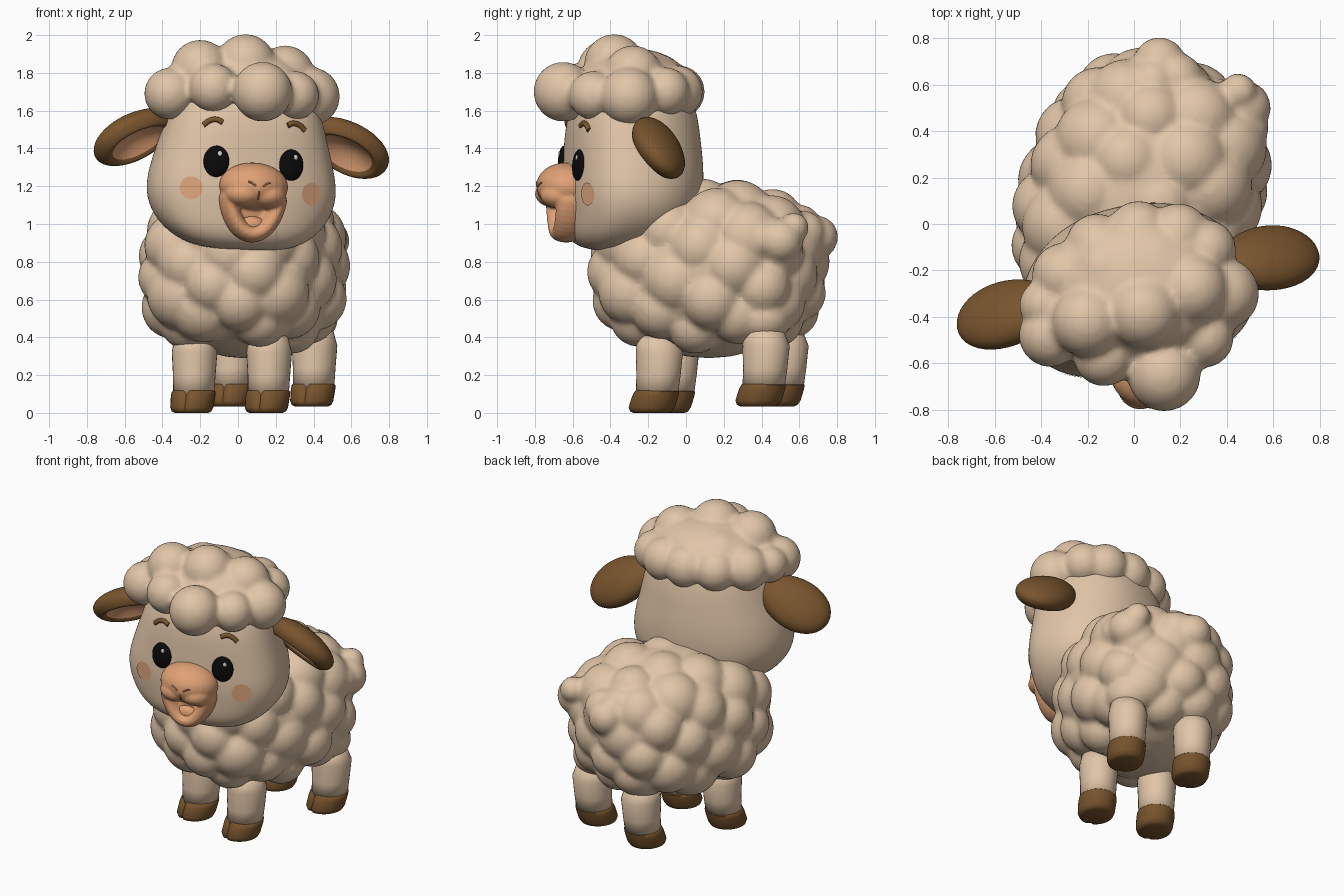
import bpy, bmesh, random
from math import sin, cos, pi, sqrt, radians, copysign
from mathutils import Matrix, Vector
from mathutils.bvhtree import BVHTree

random.seed(4)
if "Cube" in bpy.data.objects:
    bpy.data.objects.remove(bpy.data.objects["Cube"])


def material(name, r, g, b):
    m = bpy.data.materials.new(name)
    m.use_nodes = True
    m.diffuse_color = (r, g, b, 1)
    m.node_tree.nodes["Principled BSDF"].inputs["Base Color"].default_value = (r, g, b, 1)
    return m


CREAM = material("cream wool", .75, .56, .39)
BROWN = material("brown", .19, .09, .027)
PEACH = material("peach", .75, .36, .18)
BLUSH = material("blush", .75, .385, .205)
BLACK = material("black", .003, .003, .003)
WHITE = material("eye shine", .7, .62, .54)
CREASE = material("crease", .42, .17, .08)

# The head turns and rolls a little; the body turns the other way
HEAD = (Matrix.Translation((.005, -.27, 1.2)) @ Matrix.Rotation(radians(12), 4, 'Z')
        @ Matrix.Rotation(.05, 4, 'Y') @ Matrix.Translation((0, 0, -1.2)))
BODY = Matrix.Translation((.03, .12, .755)) @ Matrix.Rotation(radians(-20), 4, 'Z')
I = Matrix.Identity(4)


def finish(name, bm, mats, matrix=I, angle=180):
    bmesh.ops.recalc_face_normals(bm, faces=bm.faces[:])
    me = bpy.data.meshes.new(name)
    bm.to_mesh(me)
    bm.free()
    for m in mats:
        me.materials.append(m)
    me.shade_smooth()
    if angle < 180:
        me.set_sharp_from_angle(angle=radians(angle))
    ob = bpy.data.objects.new(name, me)
    ob.matrix_world = matrix
    bpy.context.scene.collection.objects.link(ob)
    return ob


def ball(bm, centre, radii, turn=I):
    m = Matrix.Translation(centre) @ turn @ Matrix.Diagonal((*radii, 1))
    bmesh.ops.create_uvsphere(bm, u_segments=24, v_segments=16, radius=1, matrix=m)


def blend(name, balls, mat, matrix=I, voxel=.018, rounds=3):
    """Fuse overlapping balls into one soft surface."""
    bm = bmesh.new()
    for centre, radii in balls:
        ball(bm, centre, radii)
    ob = finish(name, bm, [mat], matrix)
    rm = ob.modifiers.new("fuse", 'REMESH')
    rm.mode, rm.voxel_size, rm.use_smooth_shade = 'VOXEL', voxel, True
    sm = ob.modifiers.new("soften", 'SMOOTH')
    sm.factor, sm.iterations = .5, rounds
    return ob


def squared(c, power):
    return copysign(abs(c) ** (2 / power), c)


def loft(name, rows, mat, matrix, cleft=0, angle=180, power=2, sweep=0):
    """Stack (super)ellipses given as (z, rx, ry, y centre)."""
    bm = bmesh.new()
    rings = []
    segments = 32
    for z, rx, ry, cy in rows:
        ring = []
        for i in range(segments):
            t = 2 * pi * i / segments - pi / 2
            k = 1 - cleft if i == 0 else 1
            ring.append(bm.verts.new((rx * k * squared(cos(t), power),
                                      cy + ry * k * squared(sin(t), power) - sweep * cos(t) ** 2, z)))
        rings.append(ring)
    for a, b in zip(rings, rings[1:]):
        for i in range(segments):
            j = (i + 1) % segments
            bm.faces.new((a[i], a[j], b[j], b[i]))
    bm.faces.new(rings[0][::-1])
    bm.faces.new(rings[-1])
    return finish(name, bm, [mat], matrix, angle)


def tube(name, points, radius, mat, matrix):
    cu = bpy.data.curves.new(name, 'CURVE')
    cu.dimensions = '3D'
    cu.bevel_depth, cu.bevel_resolution, cu.use_fill_caps = radius, 3, True
    sp = cu.splines.new('BEZIER')
    sp.bezier_points.add(len(points) - 1)
    for bp, p in zip(sp.bezier_points, points):
        bp.co = p
        bp.handle_left_type = bp.handle_right_type = 'AUTO'
    cu.materials.append(mat)
    ob = bpy.data.objects.new(name, cu)
    ob.matrix_world = matrix
    bpy.context.scene.collection.objects.link(ob)


def surface(ob):
    bpy.context.view_layer.update()
    tree = BVHTree.FromObject(ob, bpy.context.evaluated_depsgraph_get())

    def hit(x, z, lift=0):
        p, n, _, _ = tree.ray_cast(Vector((x, -2, z)), Vector((0, 1, 0)))
        n = n if n.y < 0 else -n
        return p + n * lift, n
    return hit


# Woolly body: clumps spread evenly over a squared ellipsoid
size = Vector((.525, .635, .49))
clumps = [((0, 0, 0), size * .95)]
count = 62
for i in range(count):
    z = 1 - 2 * (i + .5) / count
    t = i * pi * (3 - sqrt(5))
    d = Vector((sqrt(1 - z * z) * cos(t), sqrt(1 - z * z) * sin(t), z))
    if z < -.8:
        continue
    d /= sum(abs(c) ** 2.5 for c in d) ** .4
    p = Vector(a * b for a, b in zip(d, size))
    n = Vector(copysign(abs(a) ** 1.5, a) / b for a, b in zip(d, size)).normalized()
    r = random.uniform(.15, .195)
    clumps.append((p - n * (r - random.uniform(-.005, .015)), (r, r, r)))
# Tail tuft and hip tuft, placed in the body's frame
for x, y, z, r in ((.11, .69, .93, .115), (.08, .61, 1.0, .1), (.18, .62, .95, .12),
                   (.47, .50, .91, .12), (.45, .57, .98, .08), (.48, .41, .92, .1)):
    clumps.append((BODY.inverted() @ Vector((x, y, z)), (r, r, r)))

# Legs and cloven hooves, each leg topped by a clump of wool
for name, x, y, z in (("front_right", -.235, -.07, 0), ("front_left", .16, -.155, 0),
                      ("hind_right", -.035, .51, .035), ("hind_left", .40, .41, .035)):
    place = Matrix.Translation((x, y, z)) @ Matrix.Rotation(radians(-20), 4, 'Z')
    loft(name + "_leg", ((.09, .108, .112, 0), (.2, .112, .118, .01), (.32, .12, .126, .015),
                         (.42, .1, .1, 0)), CREAM, place)
    loft(name + "_hoof", ((0, .088, .095, -.032), (.008, .104, .112, -.032), (.03, .113, .124, -.028),
                          (.09, .117, .123, -.008), (.112, .115, .119, 0), (.12, .106, .11, 0)),
         BROWN, place, cleft=.13, angle=50)
    clumps.append((BODY.inverted() @ Vector((x * .95, y, .5)), (.15, .15, .13)))
blend("woolly_body", clumps, CREAM, BODY)

# Head
head = loft("head", ((.86, .08, .08, -.09), (.866, .19, .17, -.09), (.895, .31, .25, -.07),
                     (.96, .41, .315, -.045), (1.06, .485, .35, -.015), (1.18, .515, .365, -.01),
                     (1.32, .485, .36, -.005), (1.45, .445, .35, -.01), (1.58, .41, .335, -.01),
                     (1.72, .36, .28, 0), (1.8, .2, .2, 0)), CREAM, HEAD, power=2.3, sweep=.055)
head.modifiers.new("round", 'SUBSURF').levels = 2
on_head = surface(head)

# Woolly cap
cap = [((.02, -.28, 1.74), (.37, .3, .19))]
for x, y, z, r in (
        (.13, -.65, 1.70, .158), (-.36, -.48, 1.69, .137), (-.13, -.57, 1.72, .13),
        (.30, -.49, 1.68, .13), (.385, -.3, 1.675, .155), (.31, -.11, 1.70, .13),
        (.19, -.05, 1.70, .14), (.02, -.04, 1.70, .14), (-.16, -.09, 1.70, .135),
        (-.30, -.22, 1.70, .14), (-.38, -.35, 1.7, .115), (-.2, -.42, 1.82, .155),
        (.04, -.38, 1.845, .16), (.25, -.28, 1.79, .155), (-.12, -.2, 1.75, .16),
        (.09, -.17, 1.74, .165)):
    cap.append(((x, y, z), (r, r, r)))
blend("woolly_cap", cap, CREAM)

# Muzzle with a smiling open mouth
muzzle = [((0, -.375, 1.2), (.185, .155, .125)), ((0, -.29, 1.08), (.16, .1, .165)),
          ((0, -.44, 1.19), (.12, .09, .075))]
for s in (-1, 1):
    muzzle.append(((s * .065, -.425, 1.155), (.1, .1, .07)))
for i in range(21):
    t = pi * i / 20
    muzzle.append(((.133 * cos(t), -.37, 1.13 - .182 * sin(t) ** 1.3), (.049, .085, .047)))
snout = blend("muzzle", muzzle, PEACH, HEAD, .01, 3)
bm = bmesh.new()
ball(bm, (0, -.39, .995), (.07, .035, .045))
finish("tongue", bm, [PEACH], HEAD)

# Nose creases
on_snout = surface(snout)
for s, side in ((-1, "right"), (1, "left")):
    tube(side + "_nostril", [on_snout(s * x, z)[0] for x, z in
                             ((.02, 1.2), (.04, 1.215), (.06, 1.222))], .005, CREASE, HEAD)
tube("nose_crease", [on_snout(0, 1.175 - i * .015)[0] for i in range(4)], .004, CREASE, HEAD)

for s, side in ((-1, "right"), (1, "left")):
    # Eye and its shine
    p, n = on_head(s * .203, 1.322)
    turn = n.to_track_quat('-Y', 'Z').to_matrix().to_4x4()
    bm = bmesh.new()
    ball(bm, p, (.068, .026, .083), turn)
    finish(side + "_eye", bm, [BLACK], HEAD)
    bm = bmesh.new()
    ball(bm, p + turn.to_3x3() @ Vector((.016, -.021, .04)), (.012, .006, .014), turn)
    finish(side + "_eye_shine", bm, [WHITE], HEAD)

    # Eyebrow
    tube(side + "_eyebrow", [on_head(s * (.225 + x), 1.525 + z)[0] for x, z in
                             ((-.05, .005), (-.02, .018), (.015, .012), (.05, -.015))],
         .015, BROWN, HEAD)

    # Cheek blush plate that follows the face
    bm = bmesh.new()
    bmesh.ops.create_circle(bm, cap_ends=True, segments=32, radius=.06)
    for k in range(4):
        bmesh.ops.inset_region(bm, faces=[f for f in bm.faces if len(f.verts) > 4], thickness=.012)
    for v in bm.verts:
        v.co = on_head(s * .325 + v.co.x * .95, 1.175 + v.co.y, .005)[0]
    finish(side + "_cheek", bm, [BLUSH], HEAD)

    # Ear: a dished leaf, open toward the front and down
    along = Vector((s * .89, 0, -.456))
    out = Vector((-s * .36, -.64, -.70))
    out = (out - along * out.dot(along)).normalized()
    wide = out.cross(along)
    bm = bmesh.new()
    bmesh.ops.create_uvsphere(bm, u_segments=40, v_segments=40, radius=1)
    for f in bm.faces:
        c = f.calc_center_median()
        f.material_index = int(c.z > 0 and Vector((c.x, c.y)).length < .66)
    for v in bm.verts:
        a, b, c = v.co
        if c > 0:
            c -= max(0, 1 - (a * a + b * b) / .6)
        v.co = (Vector((.575, 0, 1.435)) * Vector((s, 1, 1)) + along * a * .24
                + wide * b * .178 * (.92 + .08 * a) + out * c * .1)
    finish(side + "_ear", bm, [BROWN, PEACH], HEAD)
